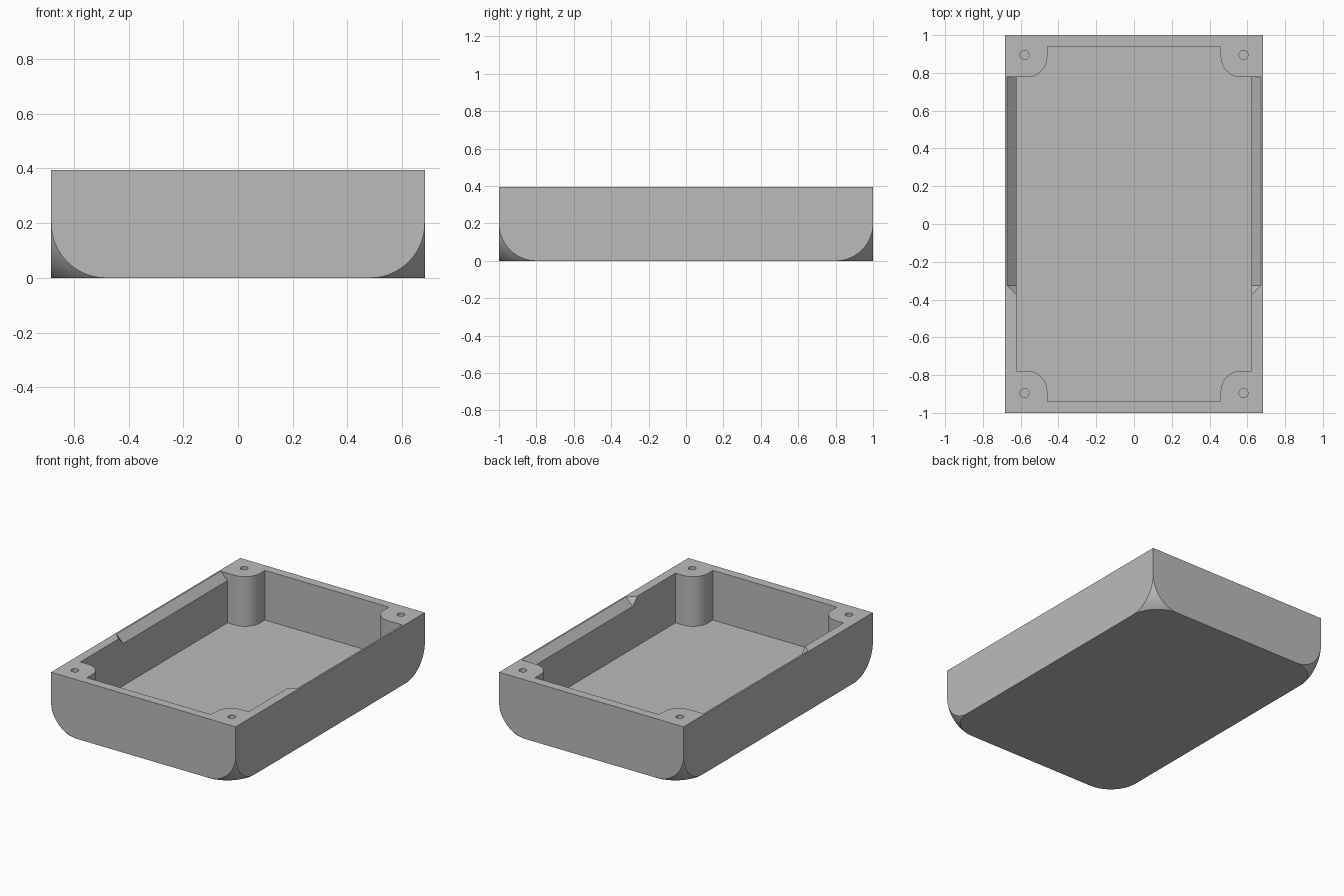
import bpy
import bmesh
from math import sin, cos, pi
from mathutils import Vector

if "Cube" in bpy.data.objects:
    bpy.data.objects.remove(bpy.data.objects["Cube"], do_unlink=True)

HX, HY, TOP = 0.683, 1.0, 0.395   # half width, half length, height
R = 0.2                           # corner rounding
IX, IY, FLOOR = 0.622, 0.94, 0.063  # cavity
BX, BY, BR = 0.459, 0.777, 0.109  # screw boss
SIGNS = [(1, 1), (-1, 1), (-1, -1), (1, -1)]

grey = bpy.data.materials.new("plain grey")
grey.use_nodes = True
colour = (0.5, 0.5, 0.5, 1)
grey.diffuse_color = colour
grey.node_tree.nodes["Principled BSDF"].inputs["Base Color"].default_value = colour


def finish(name, bm):
    bmesh.ops.recalc_face_normals(bm, faces=bm.faces)
    mesh = bpy.data.meshes.new(name)
    bm.to_mesh(mesh)
    bm.free()
    mesh.materials.append(grey)
    obj = bpy.data.objects.new(name, mesh)
    bpy.context.collection.objects.link(obj)
    return obj


def hull(name, points):
    bm = bmesh.new()
    for p in points:
        bm.verts.new(p)
    bmesh.ops.convex_hull(bm, input=bm.verts)
    bmesh.ops.delete(bm, geom=[v for v in bm.verts if not v.link_faces], context='VERTS')
    bmesh.ops.dissolve_limit(bm, angle_limit=0.005, verts=bm.verts, edges=bm.edges)
    return finish(name, bm)


def prism(name, outline, z0, z1):
    bm = bmesh.new()
    face = bm.faces.new([bm.verts.new((x, y, z0)) for x, y in outline])
    new = bmesh.ops.extrude_face_region(bm, geom=[face])["geom"]
    bmesh.ops.translate(bm, vec=(0, 0, z1 - z0),
                        verts=[v for v in new if isinstance(v, bmesh.types.BMVert)])
    return finish(name, bm)


def cut(target, cutter):
    mod = target.modifiers.new("cut", 'BOOLEAN')
    mod.operation = 'DIFFERENCE'
    mod.solver = 'EXACT'
    mod.object = cutter
    bpy.context.view_layer.objects.active = target
    bpy.ops.object.modifier_apply(modifier=mod.name)
    bpy.data.objects.remove(cutter, do_unlink=True)


# Spherical patch that touches the three edges of a box corner
N, RINGS = 14, 6
centre = Vector((1, 1, 1)).normalized()
patch = [centre]
for axis in range(3):
    for i in range(N + 1):
        a = pi / 2 * i / N
        p = Vector((0, 0, 0))
        p[axis], p[axis - 1], p[axis - 2] = 1, cos(a), sin(a)
        p.normalize()
        if i < N:
            patch += [p.lerp(centre, k / RINGS).normalized() for k in range(RINGS)]
patch = [p * R * 2 ** 0.5 for p in patch]

# Outer block with rounded lower corners
points = []
for sx, sy in SIGNS:
    points.append((sx * HX, sy * HY, TOP))
    points += [(sx * (HX - R + p.x), sy * (HY - R + p.y), R - p.z) for p in patch]
tray = hull("tray", points)

# Cavity outline stepping around the four screw bosses
quarter = [(IX, BY)]
for i in range(17):
    a = -pi / 2 - pi / 2 * i / 16
    quarter.append((BX + BR + BR * cos(a), BY + BR + BR * sin(a)))
quarter.append((BX, IY))
outline = []
for sx, sy in SIGNS:
    side = quarter if sx * sy > 0 else quarter[::-1]
    outline += [(sx * x, sy * y) for x, y in side]
cut(tray, prism("cavity_cutter", outline, FLOOR, TOP + 0.1))

# Blind screw holes
for sx, sy in SIGNS:
    ring = [(sx * 0.58 + 0.024 * cos(2 * pi * i / 24),
             sy * 0.895 + 0.024 * sin(2 * pi * i / 24)) for i in range(24)]
    cut(tray, prism("hole_cutter", ring, 0.12, TOP + 0.1))

# Sloped notches along the inner rim, mitred at the front end
D = 0.05
for s in (1, -1):
    apex = Vector((IX + D, -0.325, TOP))
    low = Vector((IX, -0.325, TOP - D))
    front = Vector((IX, -0.325 - D, TOP))
    inward, up = Vector((-0.03, 0, 0)), Vector((0, 0, 0.03))
    shape = [apex, low, front, apex + up, front + up,
             low + inward, front + inward, front + inward + up]
    for p in (apex, low, apex + up, low + inward):
        shape.append(Vector((p.x, BY, p.z)))
    shape.append(Vector((IX - 0.03, BY, TOP + 0.03)))
    cut(tray, hull("notch_cutter", [(s * p.x, p.y, p.z) for p in shape]))

# Smooth the curved surfaces, keep creases sharp
bpy.ops.object.select_all(action='DESELECT')
tray.select_set(True)
bpy.context.view_layer.objects.active = tray
bpy.ops.object.shade_smooth_by_angle(angle=pi / 6)
